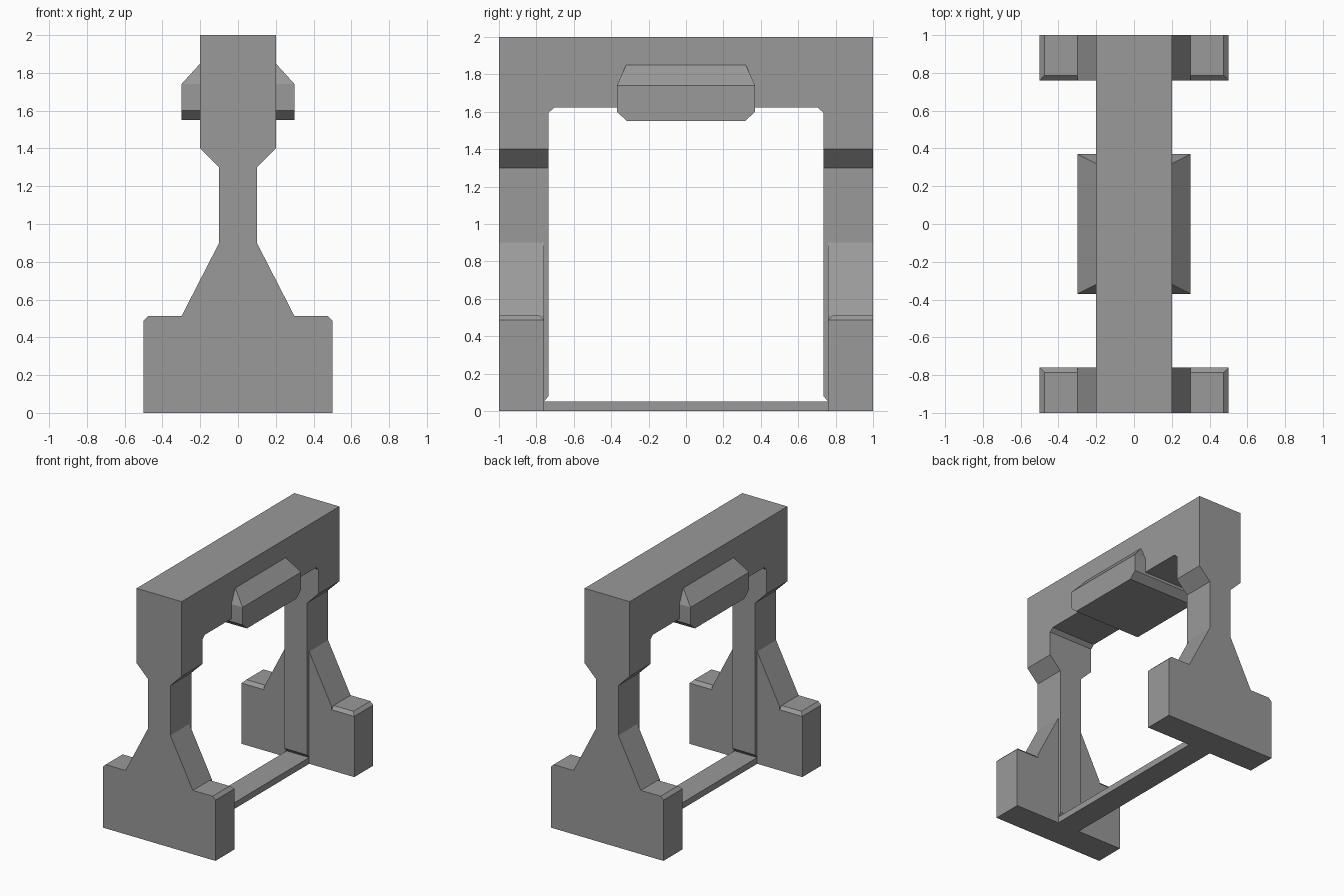
import bpy, bmesh, math

if "Cube" in bpy.data.objects:
    bpy.data.objects.remove(bpy.data.objects["Cube"])

grey = bpy.data.materials.new("mid grey")
grey.diffuse_color = (0.32, 0.32, 0.32, 1)
grey.use_nodes = True
grey.node_tree.nodes["Principled BSDF"].inputs["Base Color"].default_value = grey.diffuse_color


def finish(bm, name):
    bmesh.ops.recalc_face_normals(bm, faces=bm.faces)
    me = bpy.data.meshes.new(name)
    bm.to_mesh(me)
    bm.free()
    me.materials.append(grey)
    ob = bpy.data.objects.new(name, me)
    bpy.context.collection.objects.link(ob)
    return ob


def prism(name, profile, axis, a, b):
    """Extrude a 2D profile along x (profile = y, z) or y (profile = x, z)."""
    bm = bmesh.new()
    place = (lambda p, t: (t, p[0], p[1])) if axis == 'x' else (lambda p, t: (p[0], t, p[1]))
    face = bm.faces.new([bm.verts.new(place(p, a)) for p in profile])
    geo = bmesh.ops.extrude_face_region(bm, geom=[face])['geom']
    vec = (b - a, 0, 0) if axis == 'x' else (0, b - a, 0)
    bmesh.ops.translate(bm, vec=vec, verts=[v for v in geo if isinstance(v, bmesh.types.BMVert)])
    return finish(bm, name)


def hull(name, points):
    """Convex solid around points, with flat areas merged."""
    bm = bmesh.new()
    for p in points:
        bm.verts.new(p)
    bmesh.ops.convex_hull(bm, input=bm.verts[:])
    bmesh.ops.dissolve_limit(bm, angle_limit=math.radians(1), verts=bm.verts[:], edges=bm.edges[:])
    return finish(bm, name)


def mirrored(half):
    return half + [(-u, z) for u, z in reversed(half)]


# Gate frame: beam, posts and sill, with the opening cut through
frame = prism("gate_frame", mirrored([(.1, 0), (.1, 1.3), (.2, 1.4), (.2, 2)]), 'y', -1, 1)
cutter = prism("opening_cutter", mirrored([(.76, .05), (.735, .08), (.735, 1.595), (.705, 1.622)]), 'x', -1, 1)
cutter.hide_render = True
mod = frame.modifiers.new("opening", 'BOOLEAN')
mod.operation, mod.solver, mod.object = 'DIFFERENCE', 'EXACT', cutter
bpy.context.view_layer.objects.active = frame
bpy.ops.object.modifier_apply(modifier=mod.name)
bpy.data.objects.remove(cutter)

# Sloped braces and bevelled foot blocks on both sides of each post
for sx in (-1, 1):
    for sy in (-1, 1):
        brace = [(.1, 0), (.3, 0), (.3, .51), (.1, .9)]
        prism("foot_brace", [(sx * x, z) for x, z in brace], 'y', sy * .76, sy)
        block = [(x, y, z) for x in (.3, .5) for y in (.76, 1) for z in (0, .487)]
        block += [(x, y, .512) for x in (.3, .475) for y in (.785, 1)]
        hull("foot_block", [(sx * x, sy * y, z) for x, y, z in block])

# Faceted housing under the middle of the beam
rings = [(.3, .315, 1.55), (.3, .37, 1.6), (.3, .37, 1.74), (.2, .37, 1.74), (.2, .32, 1.85)]
hull("beam_housing", [(sx * x, sy * y, z) for x, y, z in rings for sx in (-1, 1) for sy in (-1, 1)])
